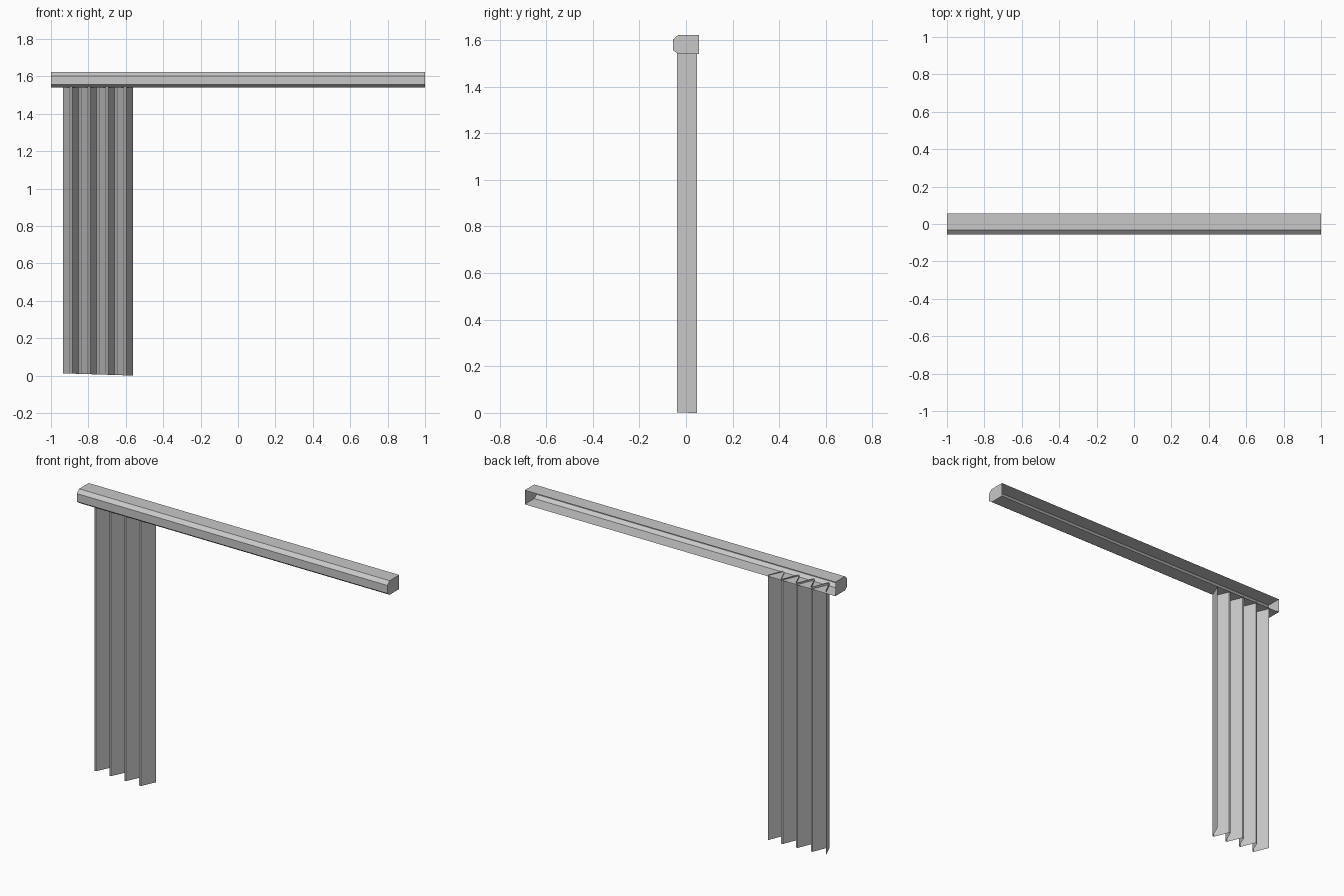
import bpy

cube = bpy.data.objects.get("Cube")
if cube:
    bpy.data.objects.remove(cube, do_unlink=True)

grey = bpy.data.materials.new("light grey")
grey.use_nodes = True
COLOUR = (0.58, 0.58, 0.58, 1)
grey.diffuse_color = COLOUR
grey.node_tree.nodes["Principled BSDF"].inputs["Base Color"].default_value = COLOUR


def make_object(name, verts, faces):
    mesh = bpy.data.meshes.new(name)
    mesh.from_pydata(verts, [], faces)
    mesh.materials.append(grey)
    obj = bpy.data.objects.new(name, mesh)
    bpy.context.collection.objects.link(obj)
    return obj


def sheet(name, start, end):
    """Flat strips joining two matching open outlines."""
    n = len(start)
    faces = [(i, i + 1, n + i + 1, n + i) for i in range(n - 1)]
    return make_object(name, start + end, faces)


# Head rail: chamfered channel, open along the back
PROFILE = [(0.055, 1.54), (-0.033, 1.54), (-0.055, 1.556),
           (-0.055, 1.603), (-0.033, 1.622), (0.055, 1.622)]
ends = {x: [(x, y, z) for y, z in PROFILE] for x in (-1, 1)}
sheet("head_rail", ends[1], ends[-1])

# Closed rail ends
outline = list(range(len(PROFILE)))
make_object("right_rail_end", ends[-1], [outline])
make_object("left_rail_end", ends[1], [outline[::-1]])

# Pleated curtain: four folds with narrow flat creases
LEFT, SLOPE, FLAT = -0.935, 0.038, 0.01
FRONT, BACK = -0.039, 0.048
pleats = []
x = LEFT
for fold in range(4):
    for y0, y1 in ((BACK, FRONT), (FRONT, BACK)):
        pleats += [(x, y0), (x + SLOPE, y1)]
        x += SLOPE + FLAT


def sag(x):
    """The folds hang a little lower towards the free edge."""
    return 0.012 * (x - LEFT) / 0.375


bottom = [(x, y, 0.012 - sag(x)) for x, y in pleats]
top = [(x, y, 1.555 - sag(x)) for x, y in pleats]
sheet("pleated_curtain", bottom, top)
